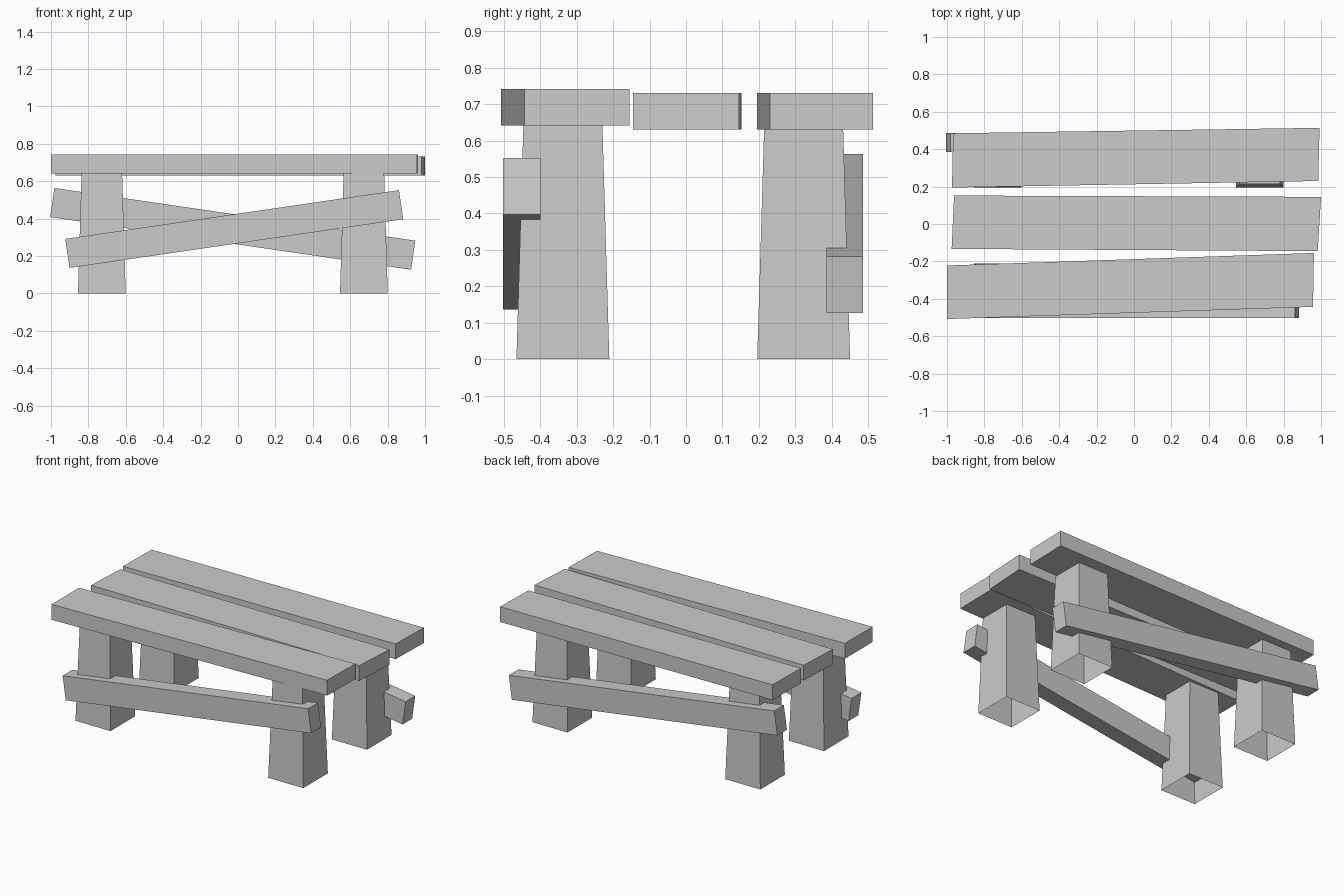
import bpy, bmesh
from math import radians
from mathutils import Matrix

if "Cube" in bpy.data.objects:
    bpy.data.objects.remove(bpy.data.objects["Cube"])


def make(name, bm):
    bmesh.ops.recalc_face_normals(bm, faces=bm.faces)
    mesh = bpy.data.meshes.new(name)
    bm.to_mesh(mesh)
    bm.free()
    obj = bpy.data.objects.new(name, mesh)
    bpy.context.collection.objects.link(obj)
    return obj


def plank(name, outline, z0, z1):
    bm = bmesh.new()
    face = bm.faces.new([bm.verts.new((x, y, z0)) for x, y in outline])
    ext = bmesh.ops.extrude_face_region(bm, geom=[face], use_keep_orig=True)
    for v in ext["geom"]:
        if isinstance(v, bmesh.types.BMVert):
            v.co.z = z1
    return make(name, bm)


def leg(name, x, y, height):
    # Tapered post, open underneath
    bm = bmesh.new()
    bmesh.ops.create_cube(bm, size=1)
    for v in bm.verts:
        w = 0.217 if v.co.z > 0 else 0.255
        v.co = (x + v.co.x * w, y + v.co.y * w, (v.co.z + 0.5) * height)
    bottom = [f for f in bm.faces if all(v.co.z < 0.001 for v in f.verts)]
    bmesh.ops.delete(bm, geom=bottom, context='FACES_ONLY')
    return make(name, bm)


def brace(name, centre, size, tilt):
    bm = bmesh.new()
    bmesh.ops.create_cube(bm, size=1)
    bm.transform(Matrix.Translation(centre) @ Matrix.Rotation(radians(-tilt), 4, 'Y')
                 @ Matrix.Diagonal((*size, 1)))
    return make(name, bm)


# Three uneven top planks
plank("front_plank", [(-1, -0.508), (0.957, -0.443), (0.962, -0.155), (-1, -0.222)], 0.641, 0.742)
plank("middle_plank", [(-0.975, -0.133), (0.982, -0.145), (1, 0.145), (-0.962, 0.152)], 0.631, 0.731)
plank("back_plank", [(-0.973, 0.195), (0.985, 0.23), (0.992, 0.514), (-0.967, 0.485)], 0.631, 0.731)

# Four tapered legs
for side, x in (("left", -0.728), ("right", 0.673)):
    leg(f"front_{side}_leg", x, -0.338, 0.641)
    leg(f"back_{side}_leg", x, 0.323, 0.631)

# Slanted braces nailed along front and back
brace("front_brace", (-0.02, -0.451, 0.344), (1.803, 0.102, 0.157), 8.3)
brace("back_brace", (-0.028, 0.436, 0.345), (1.95, 0.1, 0.157), -8.3)
